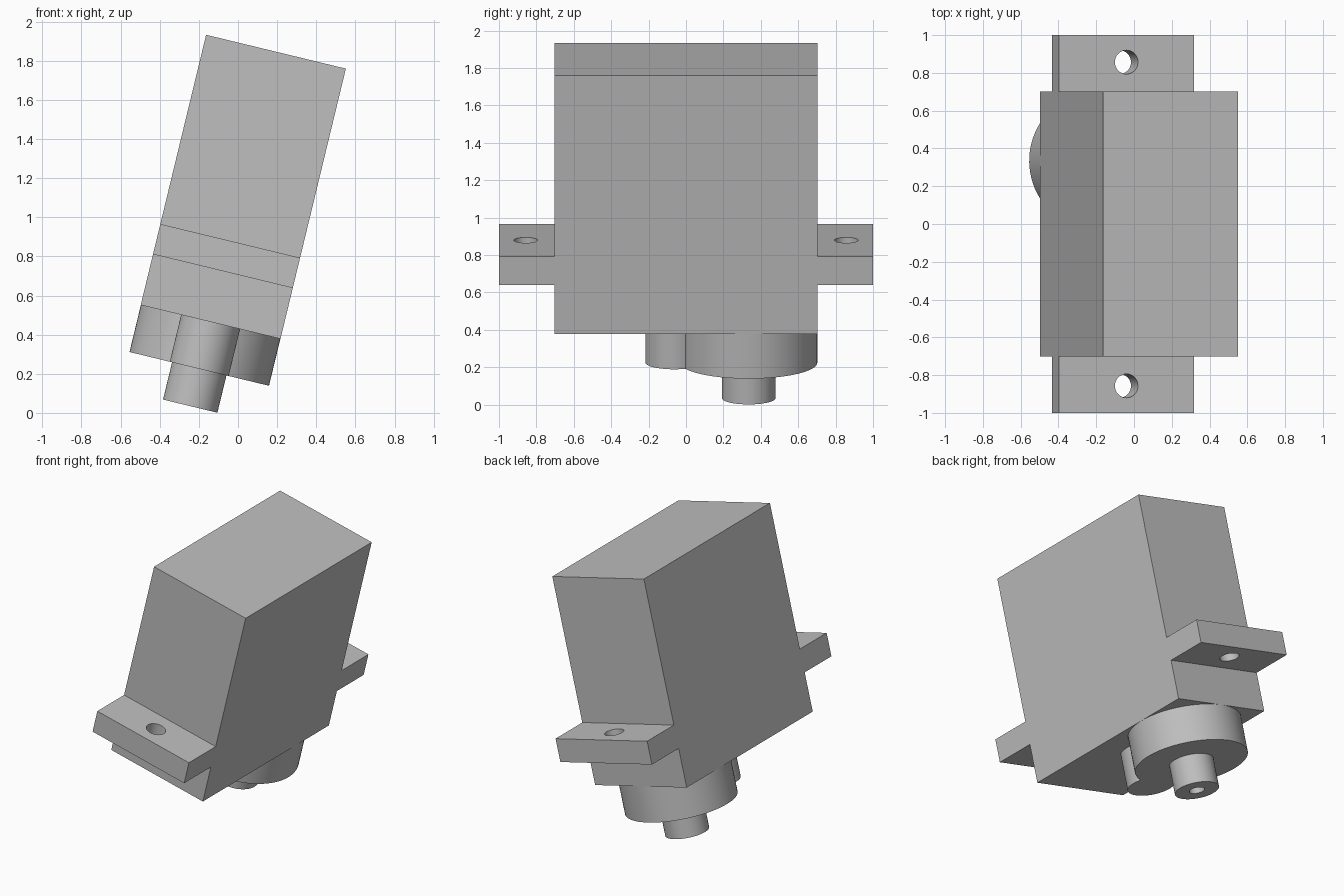
import bpy, bmesh
from math import sin, cos, pi, hypot, atan2, sqrt, radians
from mathutils import Matrix

cube = bpy.data.objects.get("Cube")
if cube:
    bpy.data.objects.remove(cube, do_unlink=True)

TILT = Matrix.Translation((-0.14, 0, 0.465)) @ Matrix.Rotation(radians(13.6), 4, 'Y')

grey = bpy.data.materials.new("plain grey")
grey.use_nodes = True
colour = (0.52, 0.52, 0.52, 1)
grey.diffuse_color = colour
grey.node_tree.nodes["Principled BSDF"].inputs["Base Color"].default_value = colour


def prism(name, points, offset):
    """Extrude a closed outline by an offset vector, in the tilted frame."""
    bm = bmesh.new()
    face = bm.faces.new([bm.verts.new(p) for p in points])
    top = bmesh.ops.extrude_face_region(bm, geom=[face])["geom"]
    verts = [v for v in top if isinstance(v, bmesh.types.BMVert)]
    bmesh.ops.translate(bm, verts=verts, vec=offset)
    bmesh.ops.recalc_face_normals(bm, faces=bm.faces)
    mesh = bpy.data.meshes.new(name)
    bm.to_mesh(mesh)
    bm.free()
    mesh.materials.append(grey)
    obj = bpy.data.objects.new(name, mesh)
    bpy.context.collection.objects.link(obj)
    obj.matrix_world = TILT
    return obj


def arc(y, r, start, end, z, n):
    angles = [start + (end - start) * i / n for i in range(n)]
    return [(r * cos(t), y + r * sin(t), z) for t in angles]


def cylinder(name, y, r, z0, z1, n=64):
    return prism(name, arc(y, r, 0, 2 * pi, z0, n), (0, 0, z1 - z0))


def drill(obj, holes):
    """Cut round holes, given as (y, radius, z0, z1)."""
    cutters = []
    for hole in holes:
        cutter = cylinder("hole_cutter", *hole, n=48)
        cutter.hide_render = True
        mod = obj.modifiers.new("hole", 'BOOLEAN')
        mod.operation, mod.solver, mod.object = 'DIFFERENCE', 'EXACT', cutter
        cutters.append(cutter)
    bpy.context.view_layer.update()
    graph = bpy.context.evaluated_depsgraph_get()
    obj.data = bpy.data.meshes.new_from_object(obj.evaluated_get(graph))
    obj.modifiers.clear()
    for cutter in cutters:
        bpy.data.objects.remove(cutter, do_unlink=True)


# Case with a mounting ear at each end
HALF_W, HALF_L, EAR_L, HEIGHT = 0.3675, 0.702, 1.0, 1.421
EAR_Z0, EAR_Z1 = 0.267, 0.426
half = [(HALF_L, 0), (HALF_L, EAR_Z0), (EAR_L, EAR_Z0),
        (EAR_L, EAR_Z1), (HALF_L, EAR_Z1), (HALF_L, HEIGHT)]
outline = half + [(-y, z) for y, z in reversed(half)]
case = prism("case_with_ears", [(-HALF_W, y, z) for y, z in outline], (2 * HALF_W, 0, 0))
drill(case, [(s * 0.857, 0.063, EAR_Z0 - 0.1, EAR_Z1 + 0.1) for s in (-1, 1)])

# Gear housing: a large round and a small round sharing one outline
Y_BIG, R_BIG, Y_SMALL, R_SMALL, DEPTH = 0.335, 0.367, -0.062, 0.155, 0.247
d = Y_BIG - Y_SMALL
a = (d * d + R_BIG ** 2 - R_SMALL ** 2) / (2 * d)
h = sqrt(R_BIG ** 2 - a * a)
big, small = atan2(h, a), atan2(h, d - a)
housing = prism("gear_housing",
                arc(Y_BIG, R_BIG, -pi / 2 + big, 1.5 * pi - big, -DEPTH, 72)
                + arc(Y_SMALL, R_SMALL, pi / 2 + small, 2.5 * pi - small, -DEPTH, 36),
                (0, 0, DEPTH))

# Output shaft with a screw hole in its end
SHAFT_END = -0.443
shaft = cylinder("output_shaft", Y_BIG, 0.143, SHAFT_END, -DEPTH)
drill(shaft, [(Y_BIG, 0.05, SHAFT_END - 0.1, -DEPTH - 0.02)])

# Smooth round walls, sharp rims
bpy.ops.object.select_all(action='DESELECT')
for part in (case, housing, shaft):
    part.select_set(True)
bpy.context.view_layer.objects.active = case
bpy.ops.object.shade_smooth_by_angle(angle=radians(30))
